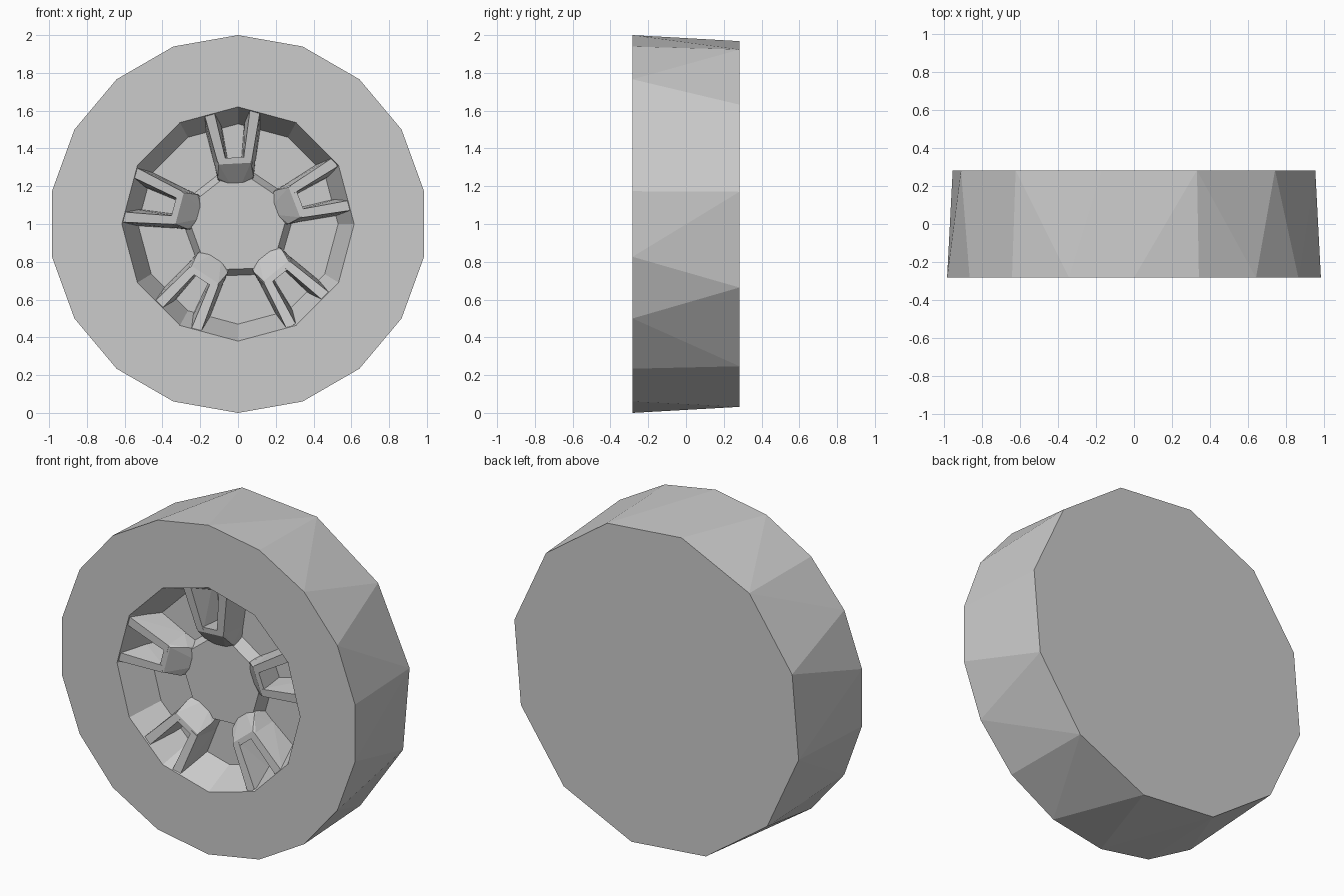
import bpy
import bmesh
from math import cos, sin, radians
from mathutils import Matrix, Vector

cube = bpy.data.objects.get("Cube")
if cube:
    bpy.data.objects.remove(cube, do_unlink=True)

FRONT, BACK, CENTRE = -0.283, 0.283, 1.0
FLOOR = 0.2                      # depth of the hub recess

grey = bpy.data.materials.new("light grey")
grey.use_nodes = True
grey.diffuse_color = (0.6, 0.6, 0.6, 1)
bsdf = next(n for n in grey.node_tree.nodes if n.type == 'BSDF_PRINCIPLED')
bsdf.inputs["Base Color"].default_value = (0.6, 0.6, 0.6, 1)


def ring(sides, rx, rz, y, phase=0):
    """Regular polygon around the axle."""
    angles = [radians(phase + 360 * i / sides) for i in range(sides)]
    return [Vector((rx * cos(a), y, CENTRE + rz * sin(a))) for a in angles]


def add_hull(bm, points):
    """Convex solid around points, with its flat sides merged."""
    verts = [bm.verts.new(p) for p in points]
    bmesh.ops.convex_hull(bm, input=verts)
    bmesh.ops.dissolve_limit(bm, angle_limit=radians(0.2),
                             verts=bm.verts[:], edges=bm.edges[:])


def finish(bm, name):
    bmesh.ops.recalc_face_normals(bm, faces=bm.faces[:])
    mesh = bpy.data.meshes.new(name)
    bm.to_mesh(mesh)
    bm.free()
    mesh.materials.append(grey)
    obj = bpy.data.objects.new(name, mesh)
    bpy.context.collection.objects.link(obj)
    return obj


# Tyre body: faceted tread, closed back, recessed front
bm = bmesh.new()
add_hull(bm, ring(18, 1, 1, FRONT, 10) + ring(12, 0.97, 0.983, BACK, 10))
cap = [f for f in bm.faces
       if all(abs(v.co.y - FRONT) < 0.001 for v in f.verts)]
bmesh.ops.delete(bm, geom=cap, context='FACES')
edges = [e for e in bm.edges if e.is_boundary]
lip = [bm.verts.new(p) for p in ring(12, 0.615, 0.62, FRONT)]
base = [bm.verts.new(p) for p in ring(12, 0.53, 0.53, FRONT + FLOOR)]
for i in range(12):
    j = (i + 1) % 12
    bm.faces.new((lip[i], lip[j], base[j], base[i]))
    edges.append(bm.edges.get((lip[i], lip[j])))
bm.faces.new(base)
bmesh.ops.triangle_fill(bm, use_beauty=True, use_dissolve=False, edges=edges)
finish(bm, "tyre")

# Raised centre boss
bm = bmesh.new()
add_hull(bm, ring(10, 0.25, 0.25, FRONT + 0.13, 2)
         + ring(10, 0.285, 0.285, FRONT + FLOOR, 2))
finish(bm, "centre_boss")


# Forked spokes: (radius, sideways, depth) corners of each convex piece
def place(points, side=1):
    return [Vector((side * t, FRONT + d, r)) for r, t, d in points]


arm = [(0.6, 0.15, 0.006), (0.6, 0.095, 0.006),
       (0.33, 0.09, 0.04), (0.33, 0.045, 0.04),
       (0.6, 0.165, FLOOR), (0.6, 0.07, FLOOR),
       (0.33, 0.11, FLOOR), (0.33, 0.035, FLOOR)]
half_nose = [(0.352, 0.092, 0.038), (0.32, 0.085, 0.042),
             (0.25, 0.095, 0.11), (0.235, 0.09, 0.135),
             (0.235, 0.095, FLOOR), (0.345, 0.111, FLOOR),
             (0.212, 0.03, 0.135), (0.212, 0.03, FLOOR)]

for n in range(5):
    spoke_parts = [place(arm), place(arm, -1),
                   place(half_nose) + place(half_nose, -1)]
    bm = bmesh.new()
    for points in spoke_parts:
        piece = bmesh.new()
        add_hull(piece, points)
        temp = bpy.data.meshes.new("piece")
        piece.to_mesh(temp)
        piece.free()
        bm.from_mesh(temp)
        bpy.data.meshes.remove(temp)
    turn = Matrix.Rotation(radians(-3 - 72 * n), 4, 'Y')
    bm.transform(Matrix.Translation((0, 0, CENTRE)) @ turn)
    finish(bm, f"spoke_{n + 1}")
